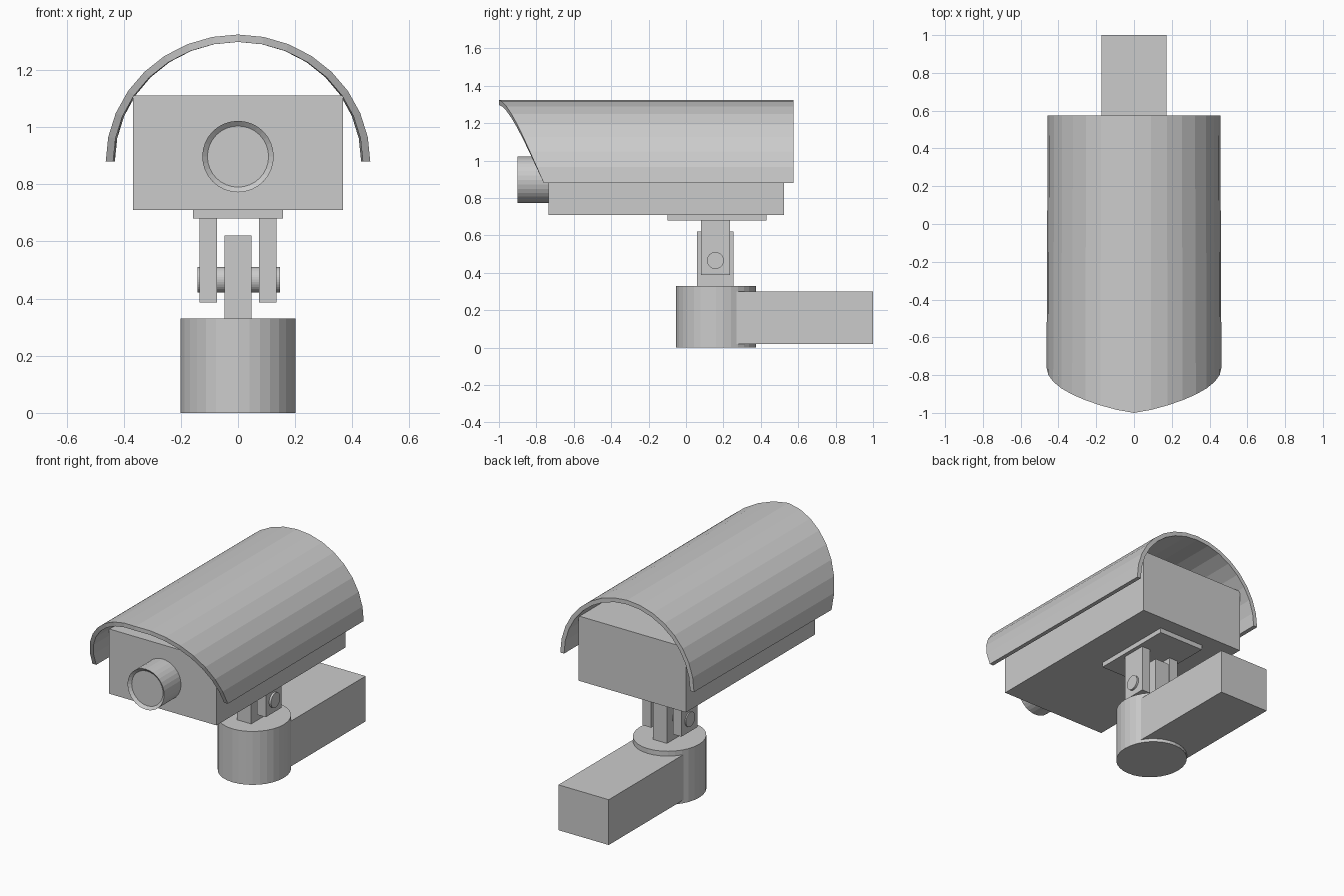
import bpy, bmesh, math
from mathutils import Matrix

if "Cube" in bpy.data.objects:
    bpy.data.objects.remove(bpy.data.objects["Cube"])


def finish(name, bm):
    bmesh.ops.recalc_face_normals(bm, faces=bm.faces)
    mesh = bpy.data.meshes.new(name)
    bm.to_mesh(mesh)
    bm.free()
    ob = bpy.data.objects.new(name, mesh)
    bpy.context.collection.objects.link(ob)
    return ob


def box(name, x, y, z):
    bm = bmesh.new()
    bmesh.ops.create_cube(bm, size=1)
    for v in bm.verts:
        for i, (a, b) in enumerate((x, y, z)):
            v.co[i] = (a + b) / 2 + v.co[i] * (b - a)
    return finish(name, bm)


def cylinder(name, centre, radius, depth, axis='Z', sides=32, rim=None):
    bm = bmesh.new()
    bmesh.ops.create_cone(bm, cap_ends=True, segments=sides, radius1=radius,
                          radius2=radius, depth=depth)
    if rim:  # inset and sink the top cap
        bm.normal_update()
        cap = [f for f in bm.faces if f.normal.z > 0.9]
        bmesh.ops.inset_region(bm, faces=cap, thickness=rim[0])
        for v in cap[0].verts:
            v.co.z -= rim[1]
    turn = {'Z': Matrix(), 'X': Matrix.Rotation(math.pi / 2, 4, 'Y'),
            '-Y': Matrix.Rotation(math.pi / 2, 4, 'X')}[axis]
    bm.transform(Matrix.Translation(centre) @ turn)
    return finish(name, bm)


# Wall arm and round base
base = cylinder("base_drum", (0, 0, 0), 0.202, 0.33)
base.location = (0, 0.16, 0.165)
base.scale.y = 1.055
box("wall_arm", (-0.172, 0.172), (0.2, 1.0), (0.02, 0.3))

# Swivel joint: centre post, two fork plates, pin, mounting plate
box("pivot_post", (-0.048, 0.048), (0.06, 0.255), (0.32, 0.62))
for side, s in (("left", -1), ("right", 1)):
    box("fork_" + side, sorted((s * 0.074, s * 0.134)), (0.08, 0.235), (0.387, 0.685))
cylinder("pivot_pin", (0.003, 0.157, 0.466), 0.045, 0.288, 'X')
box("mount_plate", (-0.157, 0.157), (-0.1, 0.43), (0.68, 0.712))

# Camera housing and lens barrel
box("housing", (-0.367, 0.367), (-0.735, 0.525), (0.71, 1.11))
cylinder("lens_barrel", (0, -0.807, 0.897), 0.125, 0.186, '-Y', rim=(0.018, 0.015))

# Arched sun hood with swept-back front edge
bm = bmesh.new()
rows = []
n = 16
for i in range(n + 1):
    t = -math.pi / 2 + math.pi * i / n
    front = -1 + 0.24 * (abs(t) / (math.pi / 2)) ** 1.3
    row = []
    for rx, rz, y in ((0.463, 0.445, front), (0.457, 0.445, 0.575),
                      (0.431, 0.419, 0.575), (0.437, 0.419, front)):
        row.append(bm.verts.new((rx * math.sin(t), y, 0.879 + rz * math.cos(t))))
    rows.append(row)
for a, b in zip(rows, rows[1:]):
    for k in range(4):
        m = (k + 1) % 4
        bm.faces.new((a[k], a[m], b[m], b[k]))
bm.faces.new(rows[0])
bm.faces.new(rows[-1])
finish("sun_hood", bm)
